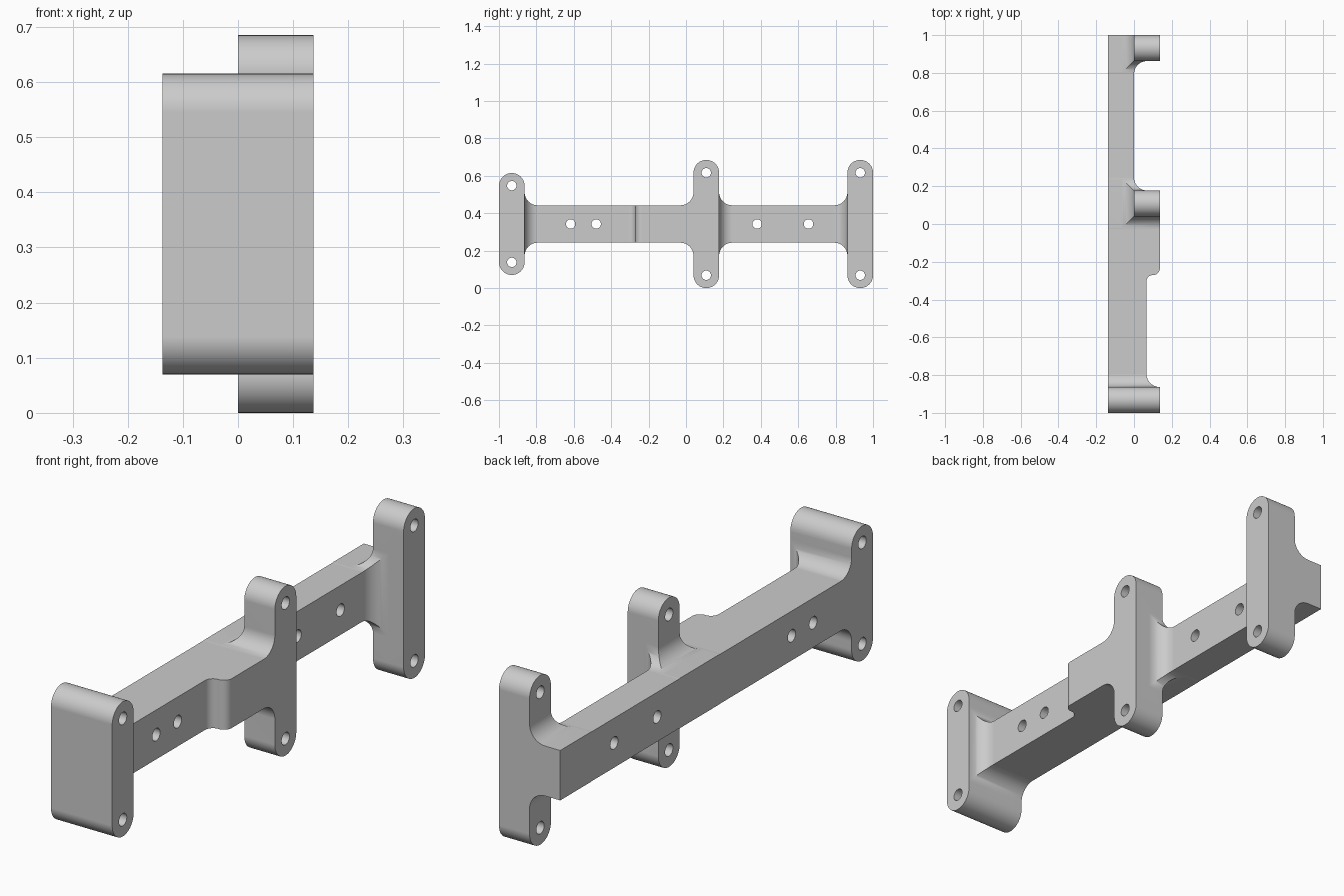
import bpy, bmesh, math
from mathutils import Vector

cube = bpy.data.objects.get("Cube")
if cube:
    bpy.data.objects.remove(cube, do_unlink=True)

HEIGHT = 0.685           # tall post height
MID = HEIGHT / 2         # beam centre line
HALF_X = 0.137           # half the depth in x
POST = 0.137             # post width
BEAM_TOP = MID + 0.1
FILLET = 0.07
SEGS = 12

grey = bpy.data.materials.new("plain grey")
grey.use_nodes = True
colour = (0.6, 0.6, 0.6, 1)
grey.diffuse_color = colour
grey.node_tree.nodes["Principled BSDF"].inputs["Base Color"].default_value = colour


def rounded(corners):
    """Round the right-angled corners (u, v, radius) of an outline."""
    out = []
    for i, (u, v, r) in enumerate(corners):
        p = Vector((u, v))
        if r == 0:
            out.append(p)
            continue
        a = (Vector(corners[i - 1][:2]) - p).normalized()
        b = (Vector(corners[(i + 1) % len(corners)][:2]) - p).normalized()
        for k in range(SEGS + 1):
            t = math.pi / 2 * k / SEGS
            out.append(p + (a + b) * r - b * r * math.cos(t) - a * r * math.sin(t))
    return out


def prism(name, outline, axis, low, high):
    """Extrude a 2D outline along one axis; the other two keep x, y, z order."""
    def place(p, d):
        co = [p[0], p[1]]
        co.insert(axis, d)
        return co
    bm = bmesh.new()
    face = bm.faces.new([bm.verts.new(place(p, low)) for p in outline])
    side = bmesh.ops.extrude_face_region(bm, geom=[face])
    shift = Vector(place((0, 0), high - low))
    bmesh.ops.translate(bm, vec=shift,
                        verts=[g for g in side["geom"] if isinstance(g, bmesh.types.BMVert)])
    bmesh.ops.remove_doubles(bm, verts=bm.verts, dist=0.0001)
    bmesh.ops.recalc_face_normals(bm, faces=bm.faces)
    mesh = bpy.data.meshes.new(name)
    bm.to_mesh(mesh)
    bm.free()
    mesh.materials.append(grey)
    obj = bpy.data.objects.new(name, mesh)
    bpy.context.collection.objects.link(obj)
    return obj


def combine(target, tool, operation):
    """Apply a boolean and discard the helper."""
    tool.hide_render = True
    mod = target.modifiers.new("shape", 'BOOLEAN')
    mod.operation, mod.solver, mod.object = operation, 'EXACT', tool
    bpy.context.view_layer.objects.active = target
    bpy.ops.object.modifier_apply(modifier=mod.name)
    bpy.data.objects.remove(tool, do_unlink=True)


def post(y, top):
    """Upper outline of a round-ended post starting at y."""
    return [(y, top, POST / 2), (y + POST, top, POST / 2)]


def foot(y):
    return [(y, BEAM_TOP, FILLET)]


# Side outline: beam with three round-ended posts, mirrored below the centre line
front_y, mid_y, rear_y = -1, 0.04, 1 - POST
upper = (post(front_y, 0.615) + foot(front_y + POST) + foot(mid_y) + post(mid_y, HEIGHT)
         + foot(mid_y + POST) + foot(rear_y) + post(rear_y, HEIGHT))
lower = [(y, HEIGHT - z, r) for y, z, r in reversed(upper)]
bracket = prism("bracket_beam_with_posts", rounded(upper + lower), 0, -0.3, 0.3)

# Plan outline: stepped face of the beam
step, small = 0.066, 0.035
plan = [(-HALF_X, -1.1, 0), (HALF_X, -1.1, 0),
        (HALF_X, front_y + POST, 0), (step, front_y + POST, FILLET),
        (step, -0.27, small), (HALF_X, -0.27, small),
        (HALF_X, mid_y + POST, 0), (0, mid_y + POST, FILLET),
        (0, rear_y, FILLET), (HALF_X, rear_y, 0),
        (HALF_X, 1.1, 0), (-HALF_X, 1.1, 0)]
combine(bracket, prism("plan_cutter", rounded(plan), 2, -0.2, 0.9), 'INTERSECT')

# Relief behind the middle and rear posts, above and below the beam
relief = [(-0.3, BEAM_TOP + 0.001, 0), (0, BEAM_TOP + 0.001, FILLET), (0, 0.9, 0), (-0.3, 0.9, 0)]
for flip in (False, True):
    outline = [(x, HEIGHT - z if flip else z, r) for x, z, r in relief]
    combine(bracket, prism("relief_cutter", rounded(outline), 1, -0.4, 1.1), 'DIFFERENCE')

# Bolt holes through the beam and the post ends
holes = [(y, MID) for y in (-0.617, -0.48, 0.38, 0.655)]
for y, reach in ((front_y, 0.205), (mid_y, 0.274), (rear_y, 0.274)):
    holes += [(y + POST / 2, MID + s * reach) for s in (-1, 1)]
for y, z in holes:
    ring = [(y + 0.025 * math.cos(k * math.tau / 32), z + 0.025 * math.sin(k * math.tau / 32))
            for k in range(32)]
    combine(bracket, prism("hole_cutter", ring, 0, -0.4, 0.4), 'DIFFERENCE')

# Smooth fillets, flat faces
bpy.ops.object.select_all(action='DESELECT')
bracket.select_set(True)
bpy.context.view_layer.objects.active = bracket
bpy.ops.object.shade_smooth_by_angle(angle=math.radians(30))
weighted = bracket.modifiers.new("flat face normals", 'WEIGHTED_NORMAL')
weighted.keep_sharp = True
